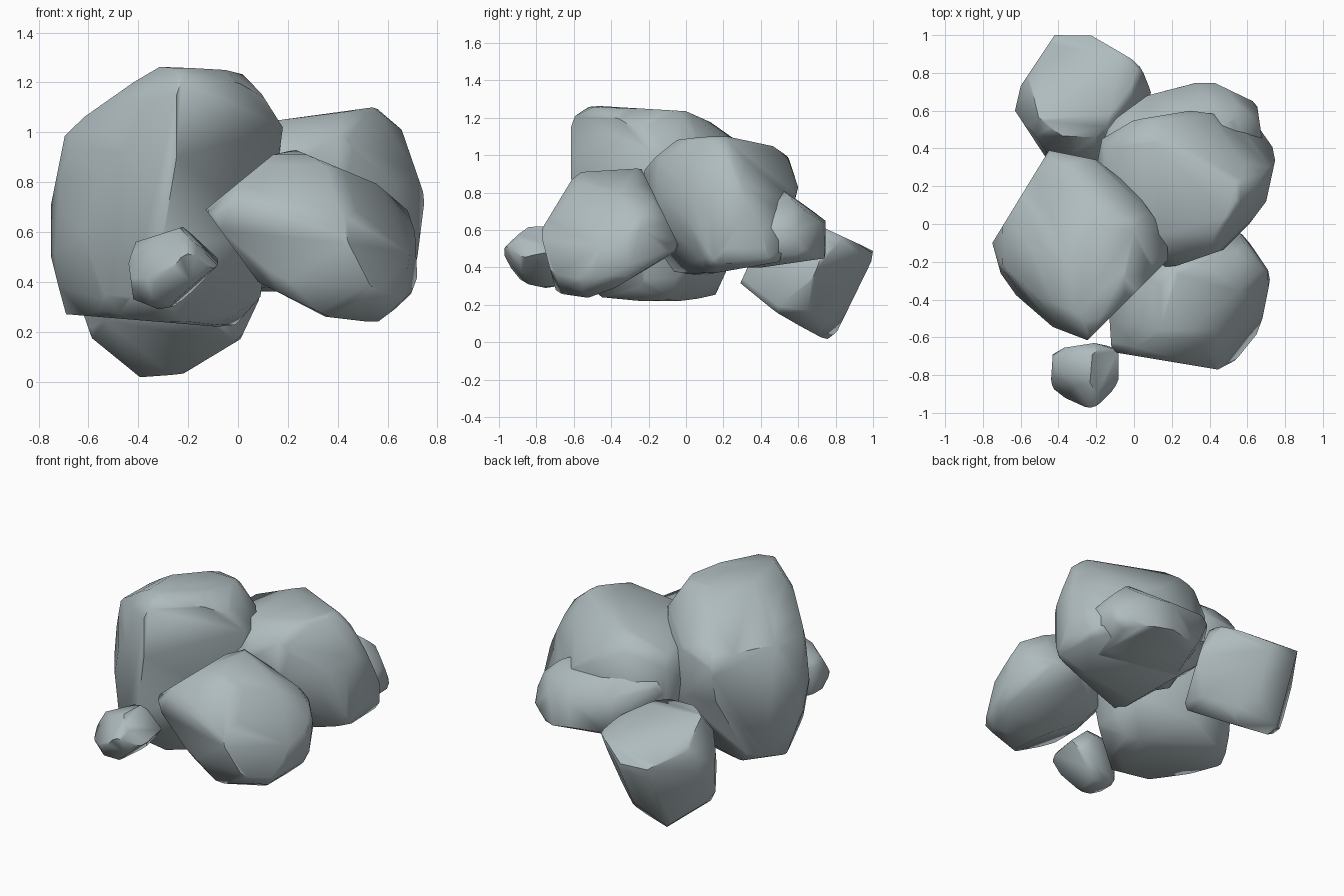
import bpy, bmesh
from itertools import combinations, product
from mathutils import Vector
from mathutils.geometry import convex_hull_2d

stone = bpy.data.materials.new("blue grey stone")
stone.diffuse_color = (0.43, 0.50, 0.52, 1)

# Drawing planes: right axis, up axis, origin and scale of the outlines drawn on them
X, Y, Z = Vector((1, 0, 0)), Vector((0, 1, 0)), Vector((0, 0, 1))
FRONT, SIDE, TOP = (X, Z, (0, 0), (1, 1)), (Y, Z, (0, 0), (1, 1)), (X, Y, (0, 0), (1, 1))
S = (169, -169)
FRONT_RIGHT = (Vector((.819, .574, 0)), Vector((-.287, .41, .866)), (238, 761), S)
BACK_LEFT = (Vector((-.819, -.574, 0)), Vector((.287, -.41, .866)), (686, 763), S)
BELOW = (Vector((-.707, .707, 0)), Vector((.354, .354, .866)), (1127, 765), S)


def profile_planes(view, points):
    """Side planes of a convex outline drawn on one drawing plane."""
    right, up, o, s = view
    pts = [Vector(((p[0] - o[0]) / s[0], (p[1] - o[1]) / s[1])) for p in points]
    pts = [pts[i] for i in convex_hull_2d(pts)]
    mid = sum(pts, Vector((0, 0))) / len(pts)
    out = []
    for a, b in zip(pts, pts[1:] + pts[:1]):
        n = Vector((b.y - a.y, a.x - b.x)).normalized()
        if n.dot(mid - a) > 0:
            n = -n
        out.append((right * n.x + up * n.y, n.dot(a)))
    return out


def corners(planes):
    """Corner points of the solid enclosed by the planes."""
    pts = []
    for (a, d), (b, e), (c, f) in combinations(planes, 3):
        bc = b.cross(c)
        det = a.dot(bc)
        if abs(det) < 1e-4:
            continue
        p = (bc * d + c.cross(a) * e + a.cross(b) * f) / det
        for n, k in planes:
            if n.dot(p) > k + 1e-5:
                break
        else:
            pts.append(p)
    return pts


def rock(name, outlines, trim=0.94):
    """Boulder carved from its outlines, with the eight corners chipped."""
    planes = [pl for view, points in outlines for pl in profile_planes(view, points)]
    pts = corners(planes)
    mid = Vector([(min(p[i] for p in pts) + max(p[i] for p in pts)) / 2 for i in range(3)])
    for s in product((-1, 1), repeat=3):
        n = Vector(s).normalized()
        far = max(n.dot(p - mid) for p in pts)
        planes.append((n, n.dot(mid) + far * trim))
    bm = bmesh.new()
    for p in corners(planes):
        bm.verts.new(p)
    bmesh.ops.remove_doubles(bm, verts=bm.verts[:], dist=0.03)
    bmesh.ops.convex_hull(bm, input=bm.verts[:])
    bmesh.ops.delete(bm, geom=[v for v in bm.verts if not v.link_faces], context='VERTS')
    bmesh.ops.dissolve_limit(bm, angle_limit=0.05, verts=bm.verts[:], edges=bm.edges[:])
    bmesh.ops.recalc_face_normals(bm, faces=bm.faces[:])
    me = bpy.data.meshes.new(name)
    bm.to_mesh(me)
    bm.free()
    me.materials.append(stone)
    ob = bpy.data.objects.new(name, me)
    bpy.context.collection.objects.link(ob)
    bpy.ops.object.select_all(action='DESELECT')
    ob.select_set(True)
    bpy.context.view_layer.objects.active = ob
    bpy.ops.object.shade_smooth_by_angle(angle=1.0)


# small stone in front
rock("small_front_stone", [
    (FRONT, [(-.44, .48), (-.41, .56), (-.16, .64), (-.11, .635), (-.02, .57), (0, .5),
             (-.04, .46), (-.26, .3), (-.32, .29), (-.42, .33)]),
    (SIDE, [(-1, .57), (-1, .43), (-.94, .33), (-.75, .29), (-.68, .3), (-.63, .38),
            (-.63, .56), (-.7, .63), (-.8, .64)]),
    (TOP, [(-.44, -.84), (-.43, -.69), (-.37, -.655), (-.21, -.63), (-.07, -.66), (0, -.85),
           (-.02, -.92), (-.12, -.99), (-.19, -1), (-.41, -.9)]),
    (FRONT_RIGHT, [(93, 738), (101, 716), (105, 713), (138, 705), (148, 706), (163, 730),
                   (147, 746), (114, 764), (107, 761)]),
    (BACK_LEFT, [(761, 600), (805, 630), (812, 634), (831, 665), (818, 690), (761, 720)]),
    (BELOW, [(1035, 758), (1040, 748), (1072, 728), (1110, 715), (1130, 760), (1114, 782),
             (1105, 788), (1076, 795), (1066, 793), (1042, 771)])])

# front right boulder
rock("front_right_boulder", [
    (FRONT, [(-.13, .69), (.14, .91), (.23, .93), (.66, .75), (.71, .6), (.72, .42),
             (.69, .34), (.59, .24), (.52, .24), (.35, .26), (.08, .4)]),
    (SIDE, [(-.78, .59), (-.61, .87), (-.56, .91), (-.24, .93), (-.21, .86), (-.04, .52),
            (-.06, .48), (-.38, .29), (-.53, .235), (-.69, .255)]),
    (TOP, [(.5, -.78), (.6, -.72), (.68, -.5), (.72, -.3), (.71, -.23), (.58, -.05),
           (.4, -.04), (.1, -.2), (-.13, -.5), (-.12, -.65), (-.1, -.68)]),
    (FRONT_RIGHT, [(157, 696), (201, 665), (245, 651), (308, 697), (313, 727), (308, 762),
                   (268, 789), (218, 787), (163, 727)]),
    (BELOW, [(977, 720), (990, 676), (1018, 637), (1040, 632), (1100, 630), (1120, 680),
             (1085, 705), (1048, 743), (1013, 754)])])

# tall left boulder
rock("left_boulder", [
    (FRONT, [(-.75, .71), (-.75, .5), (-.72, .38), (-.69, .27), (-.02, .215), (.09, .34),
             (.18, 1.02), (.05, 1.225), (-.05, 1.25), (-.31, 1.265), (-.42, 1.2), (-.69, 1.01)]),
    (SIDE, [(-.66, .98), (-.64, 1.15), (-.57, 1.24), (-.5, 1.265), (0, 1.235), (.28, 1.11),
            (.39, .92), (.36, .7), (.17, .28), (.14, .22), (-.24, .22), (-.55, .25)]),
    (TOP, [(-.75, -.1), (-.69, -.32), (-.43, -.545), (-.13, -.66), (.05, -.52), (.18, -.2),
           (.18, -.07), (.03, .16), (-.2, .34), (-.45, .39)]),
    (FRONT_RIGHT, [(111, 655), (121, 598), (150, 580), (172, 575), (220, 569), (240, 581),
                   (256, 605), (257, 630), (260, 720), (176, 754), (163, 753), (130, 735),
                   (116, 712)]),
    (BACK_LEFT, [(665, 610), (693, 575), (719, 563), (757, 553), (775, 556), (792, 585),
                 (805, 640), (809, 680), (803, 712), (786, 755), (741, 762), (713, 745),
                 (670, 700)]),
    (BELOW, [(1083, 540), (1083, 685), (1098, 769), (1133, 780), (1190, 775), (1220, 767),
             (1227, 680), (1227, 540)])], 0.97)

# large right boulder
rock("right_boulder", [
    (FRONT, [(-.15, .95), (.1, 1.04), (.54, 1.1), (.57, 1.09), (.65, 1.03), (.75, .74),
             (.72, .5), (.7, .42), (.5, .37), (.08, .36), (-.15, .55), (-.2, .75)]),
    (SIDE, [(-.24, .95), (-.18, 1.02), (-.1, 1.075), (.1, 1.1), (.24, 1.1), (.49, 1.07),
            (.55, .98), (.6, .83), (.5, .43), (.1, .36), (-.11, .37)]),
    (TOP, [(.17, -.23), (.23, -.22), (.52, -.12), (.7, .12), (.75, .35), (.73, .42),
           (.65, .55), (.3, .6), (0, .55), (-.17, .45), (-.2, .3), (-.05, -.05)]),
    (FRONT_RIGHT, [(200, 605), (250, 588), (305, 583), (350, 624), (366, 652), (383, 688),
                   (376, 712), (346, 730), (260, 760), (180, 700)]),
    (BACK_LEFT, [(545, 725), (545, 660), (550, 638), (571, 600), (597, 585), (630, 580),
                 (672, 599), (730, 640), (700, 780)]),
    (BELOW, [(1055, 610), (1075, 562), (1095, 557), (1168, 569), (1215, 605), (1215, 650),
             (1165, 695), (1113, 713), (1060, 655), (1054, 630)])], 0.96)

# ledge behind the right boulder
rock("back_ledge", [
    (FRONT, [(-.2, .6), (-.12, .8), (.1, .88), (.5, .87), (.65, .77), (.7, .5), (.55, .4),
             (-.1, .42)]),
    (SIDE, [(.75, .45), (.745, .72), (.59, .86), (.4, .89), (.1, .7), (.2, .37)]),
    (TOP, [(-.2, .43), (-.15, .52), (.07, .68), (.32, .745), (.4, .76), (.65, .64), (.7, .3),
           (.4, .1), (0, .15)]),
    (FRONT_RIGHT, [(200, 600), (300, 610), (358, 631), (375, 640), (391, 679), (380, 690),
                   (340, 720), (200, 740)]),
    (BACK_LEFT, [(533, 697), (548, 664), (596, 653), (640, 667), (700, 690), (700, 740),
                 (600, 736), (547, 726)]),
    (BELOW, [(1060, 640), (1110, 600), (1130, 587), (1175, 590), (1212, 606), (1200, 645),
             (1165, 690), (1090, 700)])], 0.97)

# tilted block at the back left
rock("back_left_block", [
    (FRONT, [(-.56, .1), (-.41, 0), (-.23, .025), (.01, .17), (.09, .34), (.09, .45),
             (-.05, .68), (-.5, .7), (-.63, .45), (-.62, .27)]),
    (SIDE, [(.27, .27), (.77, 0), (.79, .02), (.99, .43), (1, .49), (.74, .61), (.5, .72),
            (.46, .69)]),
    (TOP, [(-.42, 1), (-.23, 1), (.03, .85), (.09, .7), (.05, .5), (-.15, .28),
           (-.42, .28), (-.53, .46), (-.63, .6), (-.6, .73)]),
    (BACK_LEFT, [(599, 735), (607, 726), (680, 696), (713, 736), (719, 790), (711, 806),
                 (667, 832), (633, 808), (607, 748)]),
    (BELOW, [(1213, 624), (1297, 659), (1271, 743), (1185, 713), (1183, 707)])], 0.97)
